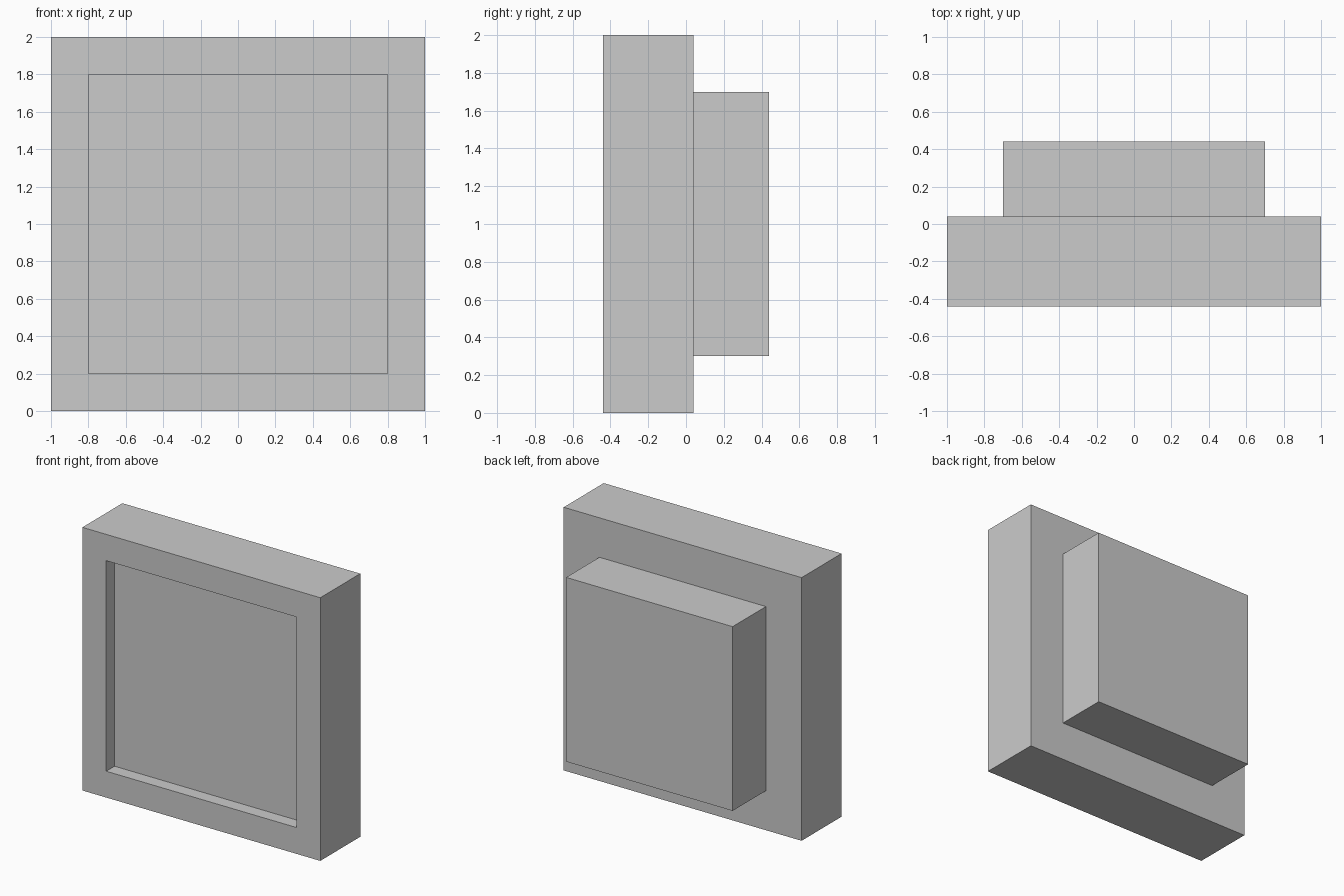
import bpy, bmesh
from mathutils import Matrix, Vector

if "Cube" in bpy.data.objects:
    bpy.data.objects.remove(bpy.data.objects["Cube"])

FRONT, JOIN, BACK = -0.44, 0.04, 0.44


def inset_and_push(bm, normal_y, border, shift_y):
    """Inset the face looking along y, then extrude its middle by shift_y."""
    bm.normal_update()
    face = next(f for f in bm.faces if f.normal.y * normal_y > 0.9)
    bmesh.ops.inset_individual(bm, faces=[face], thickness=border, use_even_offset=True)
    middle = bmesh.ops.extrude_discrete_faces(bm, faces=[face])["faces"][0]
    bmesh.ops.translate(bm, verts=list(middle.verts), vec=(0, shift_y, 0))


# Square housing slab
bm = bmesh.new()
size = Vector((2, JOIN - FRONT, 2))
centre = Vector((0, (FRONT + JOIN) / 2, 1))
bmesh.ops.create_cube(bm, size=1, matrix=Matrix.Translation(centre) @ Matrix.Diagonal(size).to_4x4())

# Recessed screen in the front, raised box on the back
inset_and_push(bm, -1, 0.2, 0.1)
inset_and_push(bm, 1, 0.3, BACK - JOIN)
bmesh.ops.recalc_face_normals(bm, faces=list(bm.faces))

mesh = bpy.data.meshes.new("screen_housing")
bm.to_mesh(mesh)
bm.free()
bpy.context.collection.objects.link(bpy.data.objects.new("screen_housing", mesh))
